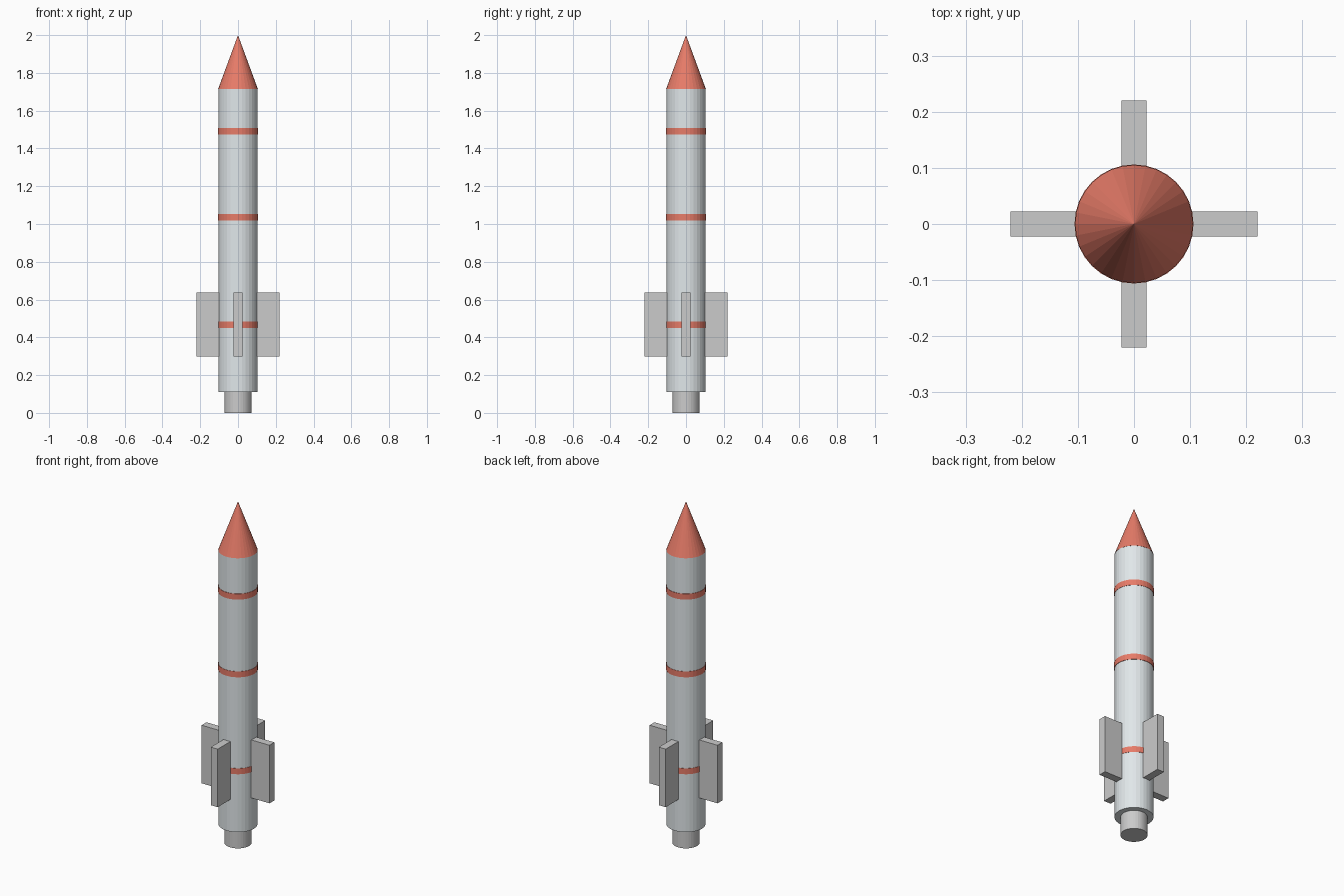
import bpy
from math import pi, cos, sin

if "Cube" in bpy.data.objects:
    bpy.data.objects.remove(bpy.data.objects["Cube"])


def material(name, rgb):
    m = bpy.data.materials.new(name)
    m.diffuse_color = (*rgb, 1)
    m.use_nodes = True
    m.node_tree.nodes["Principled BSDF"].inputs["Base Color"].default_value = m.diffuse_color
    return m


red = material("red_paint", (0.80, 0.20, 0.14))
pale = material("pale_grey_paint", (0.75, 0.80, 0.82))


def tapered(name, z0, z1, r0, r1, mat=None):
    """Upright 32-sided cylinder or cone between two heights."""
    bpy.ops.mesh.primitive_cone_add(vertices=32, radius1=r0, radius2=r1,
                                    depth=z1 - z0, location=(0, 0, (z0 + z1) / 2))
    ob = bpy.context.object
    ob.name = name
    if mat:
        ob.data.materials.append(mat)
    return ob


# Engine nozzle, body and nose
tapered("nozzle", 0.0, 0.11, 0.072, 0.072)
tapered("body", 0.11, 1.715, 0.104, 0.104, pale)
tapered("nose_cone", 1.715, 2.0, 0.105, 0.0, red)

# Painted bands standing just proud of the body
for i, z in enumerate((0.467, 1.035, 1.49)):
    tapered(f"band_{i + 1}", z - 0.017, z + 0.017, 0.106, 0.106, red)

# Four box fins, slightly sunk into the body
inner, outer = 0.098, 0.22
mid = (inner + outer) / 2
for i in range(4):
    a = i * pi / 2
    bpy.ops.mesh.primitive_cube_add(size=1, location=(mid * cos(a), mid * sin(a), 0.468),
                                    rotation=(0, 0, a))
    fin = bpy.context.object
    fin.name = f"fin_{i + 1}"
    fin.scale = (outer - inner, 0.045, 0.34)
